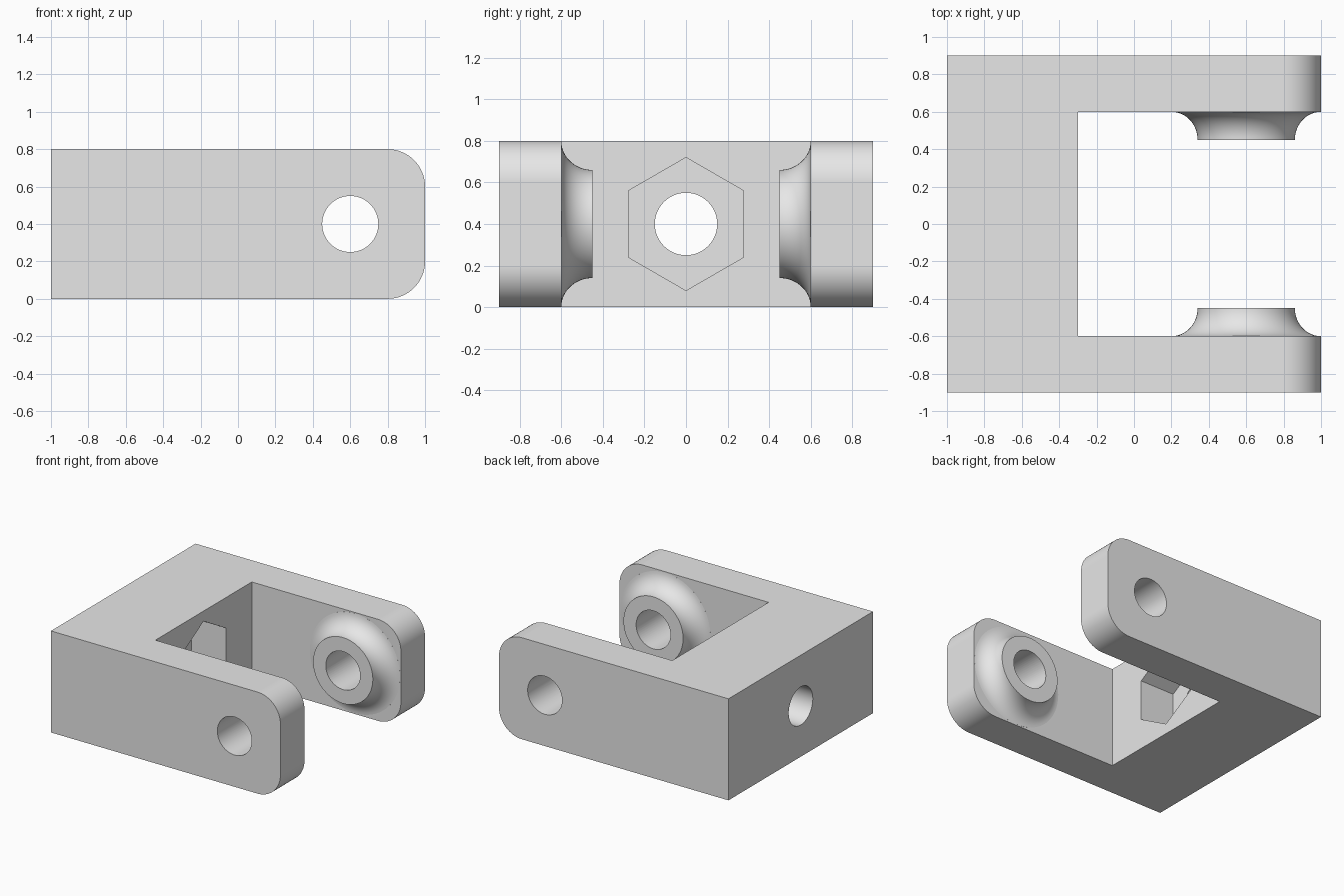
import bpy
import bmesh
from math import sin, cos, pi, radians
from mathutils import Matrix, Vector

cube = bpy.data.objects.get("Cube")
if cube:
    bpy.data.objects.remove(cube, do_unlink=True)

HEIGHT = 0.8
MID = HEIGHT / 2
PIN_X = 0.6

grey = bpy.data.materials.new("plain grey")
grey.use_nodes = True
grey.diffuse_color = (0.8, 0.8, 0.8, 1)
grey.node_tree.nodes["Principled BSDF"].inputs["Base Color"].default_value = (0.8, 0.8, 0.8, 1)


def make_object(name, bm):
    bmesh.ops.recalc_face_normals(bm, faces=bm.faces)
    mesh = bpy.data.meshes.new(name)
    bm.to_mesh(mesh)
    bm.free()
    mesh.materials.append(grey)
    obj = bpy.data.objects.new(name, mesh)
    bpy.context.collection.objects.link(obj)
    return obj


def make_prism(name, sides, radius, length, centre, axis):
    """Regular prism or cylinder lying along the given axis."""
    bm = bmesh.new()
    turn = Vector((0, 0, 1)).rotation_difference(Vector(axis)).to_matrix().to_4x4()
    bmesh.ops.create_cone(bm, cap_ends=True, segments=sides, radius1=radius,
                          radius2=radius, depth=length,
                          matrix=Matrix.Translation(centre) @ turn)
    return make_object(name, bm)


def make_boss(name, side):
    """Round boss with a concave flare, turned about the pin axis."""
    steps = 14
    angles = [radians(3) + (pi / 2 - radians(3)) * i / steps for i in range(steps + 1)]
    profile = [(0, 0.65), (0.395, 0.65)]
    profile += [(0.4 - 0.14 * sin(a), 0.45 + 0.15 * cos(a)) for a in angles]
    profile.append((0, 0.45))
    bm = bmesh.new()
    verts = [bm.verts.new((PIN_X + r, side * y, MID)) for r, y in profile]
    edges = [bm.edges.new(pair) for pair in zip(verts, verts[1:])]
    bmesh.ops.spin(bm, geom=verts + edges, cent=(PIN_X, 0, MID), axis=(0, 1, 0),
                   angle=2 * pi, steps=64)
    bmesh.ops.remove_doubles(bm, verts=bm.verts, dist=0.0001)
    return make_object(name, bm)


def combine(target, tool, operation):
    mod = target.modifiers.new(tool.name, 'BOOLEAN')
    mod.operation = operation
    mod.solver = 'EXACT'
    mod.object = tool
    bpy.context.view_layer.objects.active = target
    bpy.ops.object.modifier_apply(modifier=mod.name)
    bpy.data.objects.remove(tool, do_unlink=True)


# U-shaped body, extruded upward
bm = bmesh.new()
half = [(-1, 0.9), (1, 0.9), (1, 0.6), (-0.3, 0.6)]
outline = half + [(x, -y) for x, y in reversed(half)]
face = bm.faces.new([bm.verts.new((x, y, 0)) for x, y in outline])
grown = bmesh.ops.extrude_face_region(bm, geom=[face])["geom"]
bmesh.ops.translate(bm, vec=(0, 0, HEIGHT),
                    verts=[g for g in grown if isinstance(g, bmesh.types.BMVert)])

# Rounded arm tips
tips = [e for e in bm.edges
        if all(v.co.x > 0.99 for v in e.verts)
        and abs(e.verts[0].co.z - e.verts[1].co.z) < 0.01]
bmesh.ops.bevel(bm, geom=tips, offset=0.2, segments=16, profile=0.5, affect='EDGES')
yoke = make_object("fork_bracket", bm)

# Bosses on the inner arm faces
for label, side in (("front", -1), ("back", 1)):
    combine(yoke, make_boss(label + "_boss", side), 'UNION')

# Pin hole, shaft hole and hexagonal nut pocket
cutters = [
    make_prism("pin_hole", 64, 0.15, 2.4, (PIN_X, 0, MID), (0, 1, 0)),
    make_prism("shaft_hole", 64, 0.15, 1.2, (-0.7, 0, MID), (1, 0, 0)),
]
bm = bmesh.new()
ring = [bm.verts.new((-0.6, 0.32 * sin(i * pi / 3), MID + 0.32 * cos(i * pi / 3)))
        for i in range(6)]
grown = bmesh.ops.extrude_face_region(bm, geom=[bm.faces.new(ring)])["geom"]
bmesh.ops.translate(bm, vec=(0.5, 0, 0),
                    verts=[g for g in grown if isinstance(g, bmesh.types.BMVert)])
cutters.append(make_object("nut_pocket", bm))
for cutter in cutters:
    combine(yoke, cutter, 'DIFFERENCE')

# Smooth curves, crisp edges
bpy.ops.object.select_all(action='DESELECT')
yoke.select_set(True)
bpy.context.view_layer.objects.active = yoke
bpy.ops.object.shade_smooth_by_angle(angle=radians(30))
weighted = yoke.modifiers.new("weighted_normals", 'WEIGHTED_NORMAL')
weighted.keep_sharp = True
